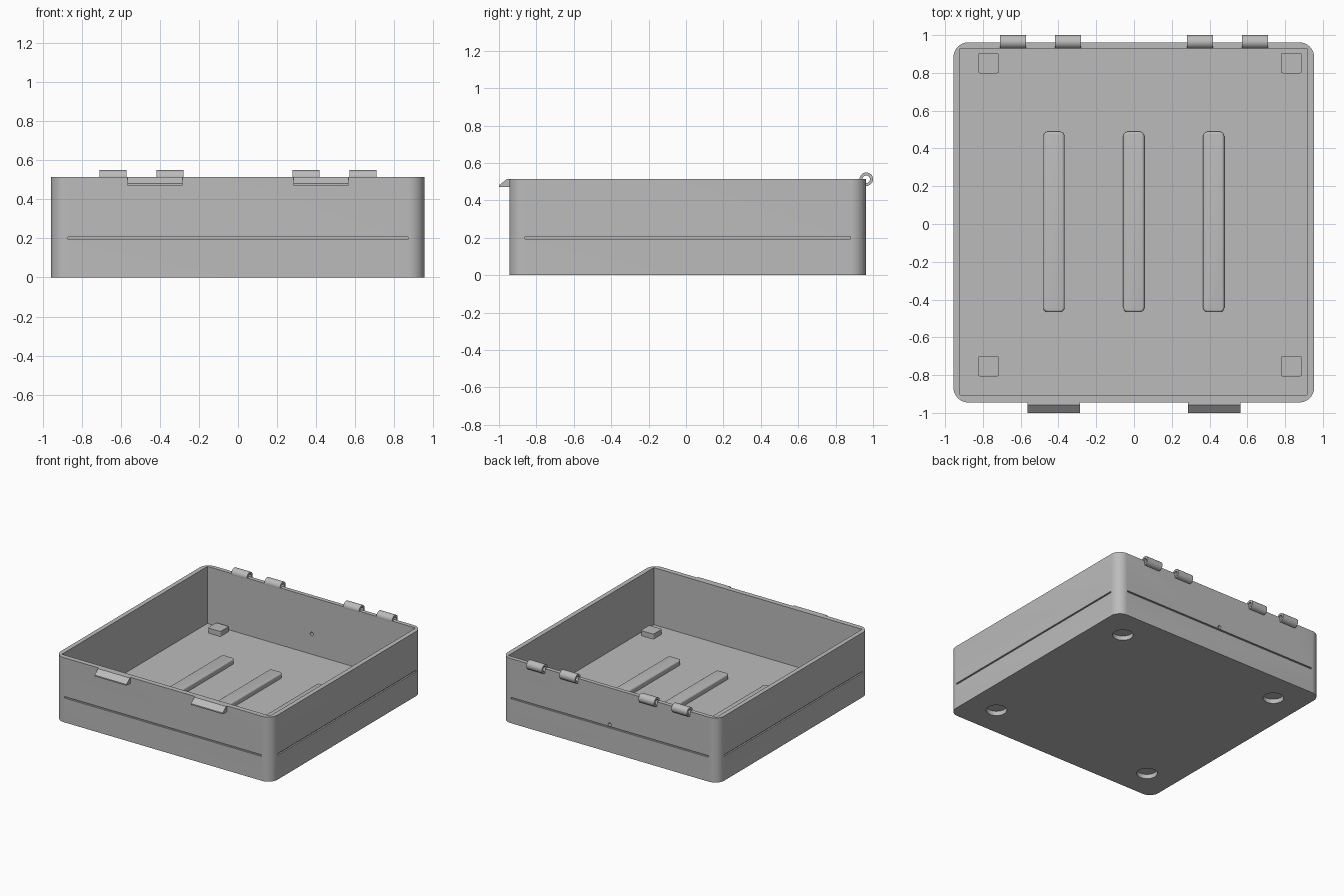
import bpy, bmesh, math
from mathutils import Matrix, Vector

if "Cube" in bpy.data.objects:
    bpy.data.objects.remove(bpy.data.objects["Cube"], do_unlink=True)

grey = bpy.data.materials.new("plain_grey")
grey.use_nodes = True
colour = (0.5, 0.5, 0.5, 1)
grey.diffuse_color = colour
grey.node_tree.nodes["Principled BSDF"].inputs["Base Color"].default_value = colour


def make(name, bm):
    """Turn a bmesh into a grey object with clean normals."""
    bmesh.ops.recalc_face_normals(bm, faces=bm.faces)
    mesh = bpy.data.meshes.new(name)
    bm.to_mesh(mesh)
    bm.free()
    mesh.materials.append(grey)
    ob = bpy.data.objects.new(name, mesh)
    bpy.context.collection.objects.link(ob)
    return ob


def block(name, x, y, z, corner=0, top=0):
    """Box from (min, max) ranges, with rounded upright corners and top rim."""
    bm = bmesh.new()
    size = [b - a for a, b in (x, y, z)]
    mid = Vector([(a + b) / 2 for a, b in (x, y, z)])
    bmesh.ops.create_cube(bm, size=1, matrix=Matrix.Translation(mid) @ Matrix.Diagonal((*size, 1)))
    if corner:
        edges = [e for e in bm.edges if abs(e.verts[0].co.z - e.verts[1].co.z) > 1e-4]
        bmesh.ops.bevel(bm, geom=edges, offset=corner, segments=10, profile=0.5, affect='EDGES')
    if top:
        edges = [e for e in bm.edges if all(v.co.z > z[1] - 1e-4 for v in e.verts)]
        bmesh.ops.bevel(bm, geom=edges, offset=top, segments=4, profile=0.5, affect='EDGES')
    return make(name, bm)


def rod(name, centre, radius, length, axis):
    """Solid cylinder along the given axis."""
    bm = bmesh.new()
    turn = Vector((0, 0, 1)).rotation_difference(Vector(axis)).to_matrix().to_4x4()
    bmesh.ops.create_cone(bm, cap_ends=True, segments=40, radius1=radius, radius2=radius,
                          depth=length, matrix=Matrix.Translation(centre) @ turn)
    return make(name, bm)


def select(ob):
    bpy.ops.object.select_all(action='DESELECT')
    ob.select_set(True)
    bpy.context.view_layer.objects.active = ob


def combine(ob, tools, operation):
    """Apply a boolean for each tool, then remove the tool."""
    select(ob)
    for tool in tools:
        tool.hide_render = True
        mod = ob.modifiers.new("cut", 'BOOLEAN')
        mod.operation, mod.solver, mod.object = operation, 'EXACT', tool
        bpy.ops.object.modifier_apply(modifier=mod.name)
        bpy.data.objects.remove(tool, do_unlink=True)


X0, X1, Y0, Y1, TOP, FLOOR = -0.956, 0.954, -0.945, 0.962, 0.515, 0.06

# Tray shell with a square-cornered cavity
tray = block("tray", (X0, X1), (Y0, Y1), (0, TOP), corner=0.08)
cuts = [block("cavity", (-0.92, 0.917), (-0.905, 0.929), (FLOOR, 1))]

# Thin groove along each side
groove_z, depth = (0.194, 0.206), 0.012
for a, b in ((X0 - 0.1, X0 + depth), (X1 - depth, X1 + 0.1)):
    cuts.append(block("groove", (a, b), (-0.86, 0.88), groove_z))
for a, b in ((Y0 - 0.1, Y0 + depth), (Y1 - depth, Y1 + 0.1)):
    cuts.append(block("groove", (-0.87, 0.87), (a, b), groove_z))

# Round recesses underneath and a small hole in the back
for x in (-0.71, 0.71):
    for y in (-0.70, 0.72):
        cuts.append(rod("recess", (x, y, 0), 0.075, 0.07, (0, 0, 1)))
cuts.append(rod("back_hole", (0, Y1, 0.222), 0.014, 0.2, (0, 1, 0)))

# Pin bores where the hinge knuckles meet the back wall
knuckles = [s * x for s in (-1, 1) for x in (0.349, 0.64)]
pin_y, pin_z = 0.964, 0.513
for x in knuckles:
    cuts.append(rod("bore", (x, pin_y, pin_z), 0.02, 0.138, (1, 0, 0)))
combine(tray, cuts, 'DIFFERENCE')
parts = [tray]

# Hollow hinge knuckles
for x in knuckles:
    knuckle = rod("hinge_knuckle", (x, pin_y, pin_z), 0.036, 0.138, (1, 0, 0))
    combine(knuckle, [rod("bore", (x, pin_y, pin_z), 0.02, 0.3, (1, 0, 0))], 'DIFFERENCE')
    parts.append(knuckle)

# Wedge-shaped catches on the front rim
profile = [(-0.94, TOP), (-0.957, TOP), (-1.0, 0.48), (-1.0, 0.47), (-0.94, 0.47)]
for x in (-0.425, 0.425):
    bm = bmesh.new()
    face = bm.faces.new([bm.verts.new((x - 0.14, y, z)) for y, z in profile])
    new = bmesh.ops.extrude_face_region(bm, geom=[face])["geom"]
    bmesh.ops.translate(bm, vec=(0.28, 0, 0), verts=[v for v in new if isinstance(v, bmesh.types.BMVert)])
    parts.append(make("front_catch", bm))

# Three rounded ribs on the floor
for x in (-0.424, -0.001, 0.422):
    parts.append(block("floor_rib", (x - 0.056, x + 0.056), (-0.467, 0.489),
                       (FLOOR - 0.01, FLOOR + 0.04), corner=0.025, top=0.012))

# Square pads near the floor corners
for x in (-0.77, 0.833):
    for y in (-0.753, 0.852):
        parts.append(block("floor_pad", (x - 0.056, x + 0.056), (y - 0.054, y + 0.054),
                           (FLOOR - 0.01, FLOOR + 0.04), corner=0.012))

for ob in parts:
    select(ob)
    bpy.ops.object.shade_smooth_by_angle(angle=math.radians(35))
